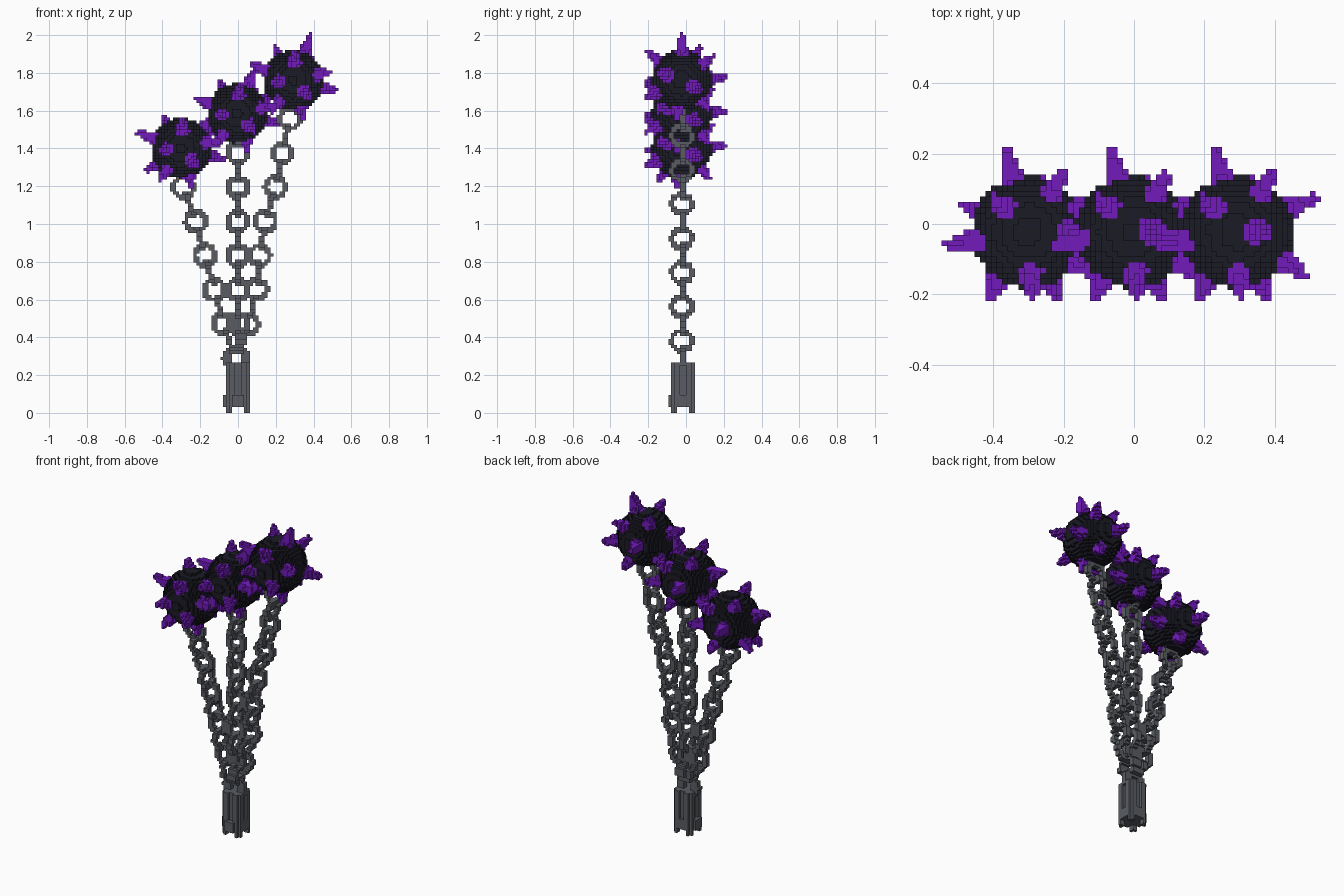
import bpy
import bmesh
from math import floor, ceil, hypot
from mathutils import Vector

if "Cube" in bpy.data.objects:
    bpy.data.objects.remove(bpy.data.objects["Cube"], do_unlink=True)

V = 1 / 64      # edge of one small block
YC = -0.022     # depth of the middle plane


def material(name, rgb):
    m = bpy.data.materials.new(name)
    m.use_nodes = True
    m.diffuse_color = (*rgb, 1)
    m.node_tree.nodes["Principled BSDF"].inputs["Base Color"].default_value = (*rgb, 1)
    return m


IRON = material("iron grey", (0.1, 0.108, 0.124))
DARK = material("dark ball", (0.0105, 0.0105, 0.018))
PURPLE = material("purple spike", (0.168, 0.011, 0.5))


def fill(low, high, rule, blocks):
    """Add every block in the box whose centre gets a colour from the rule."""
    spans = [range(floor(a / V), ceil(b / V) + 1) for a, b in zip(low, high)]
    for i in spans[0]:
        for j in spans[1]:
            for k in spans[2]:
                colour = rule(Vector(((i + .5) * V, (j + .5) * V, (k + .5) * V)))
                if colour is not None:
                    blocks[i, j, k] = colour


def build(name, blocks, materials):
    """Make one mesh from the outer faces of the blocks."""
    bm = bmesh.new()
    corners = {}

    def corner(p):
        if p not in corners:
            corners[p] = bm.verts.new(Vector(p) * V)
        return corners[p]

    for cell, colour in blocks.items():
        for axis in range(3):
            for side in (0, 1):
                beside = list(cell)
                beside[axis] += 2 * side - 1
                if tuple(beside) in blocks:
                    continue
                loop = []
                for a, b in ((0, 0), (1, 0), (1, 1), (0, 1)):
                    p = list(cell)
                    p[axis] += side
                    p[(axis + 1) % 3] += a
                    p[(axis + 2) % 3] += b
                    loop.append(corner(tuple(p)))
                face = bm.faces.new(loop if side else loop[::-1])
                face.material_index = colour
    mesh = bpy.data.meshes.new(name)
    bm.to_mesh(mesh)
    bm.free()
    for m in materials:
        mesh.materials.append(m)
    bpy.context.collection.objects.link(bpy.data.objects.new(name, mesh))


# Handle: chamfered shaft, foot flared to the right and front, four corner feet
def handle_rule(p):
    x, y, z = p.x, p.y + V, p.z
    if not 0 < z < 0.27:
        return None
    flared = z < 0.09
    low = -5 * V if flared else -4 * V
    far, near = max(abs(x), abs(y)), min(abs(x), abs(y))
    inside = low < min(x, y) and max(x, y) < 4 * V and far + near < 0.105
    groove = not flared and far > 0.05 and near < V
    notch = z < 0.032 and near < 0.035
    return 0 if inside and not groove and not notch else None


handle = {}
fill((-0.1, -0.12, 0), (0.1, 0.1, 0.3), handle_rule, handle)
build("handle", handle, [IRON])


# Chains: links turned a quarter each time along a leaning path
def path_x(path, z):
    for (xa, za), (xb, zb) in zip(path, path[1:]):
        if z <= zb:
            return xa + (xb - xa) * max(0, (z - za) / (zb - za))
    return path[-1][0]


def add_link(blocks, path, z, facing_front):
    cx = path_x(path, z)

    def rule(p):
        if facing_front:
            across, depth = p.x - cx, p.y - YC
        else:
            across, depth = p.y - YC, p.x - path_x(path, p.z)
        r = hypot(across, p.z - z)
        return 0 if 0.037 < r < 0.066 and abs(depth) < 0.0156 else None

    fill((cx - .1, YC - .1, z - .1), (cx + .1, YC + .1, z + .1), rule, blocks)


chains = {
    "right_chain": ([(-.02, .3), (-.08, .475), (-.125, .655), (-.175, .835),
                     (-.225, 1.02), (-.29, 1.2)], 11),
    "middle_chain": ([(-.002, .3), (-.002, 1.5)], 14),
    "left_chain": ([(.004, .3), (.055, .475), (.1, .655), (.115, .835),
                    (.145, 1.02), (.2, 1.2), (.235, 1.38), (.275, 1.56)], 15),
}
for name, (path, count) in chains.items():
    blocks = {}
    for n in range(count):
        add_link(blocks, path, 0.291 + n * 0.0904, n % 2 == 0)
    build(name, blocks, [IRON])

# Spiked balls: spike tips relative to the ball centre
TIPS = [(.095, 0, .245), (-.1, .1, .18), (.01, -.19, .16), (-.07, .245, .015),
        (.23, .1, -.055), (.2, -.13, .045), (-.235, -.04, .085), (.06, -.03, -.215),
        (-.19, .08, -.12), (-.12, -.195, -.01), (.085, -.195, -.1),
        (.1, .17, .13), (-.12, -.13, -.175), (.05, .15, -.16)]


def add_ball(name, centre, tips):
    centre = Vector(centre)
    spikes = [(t.normalized(), t.length) for t in map(Vector, tips)]

    def rule(p):
        d = p - centre
        r = d.length
        if r > 0.13:
            for axis, length in spikes:
                along = d.dot(axis)
                if 0.12 < along < length:
                    t = (along - 0.12) / (length - 0.12)
                    if (d - axis * along).length < 0.046 - 0.034 * t:
                        return 1
        return 0 if r < 0.16 else None

    blocks = {}
    reach = Vector((.26, .26, .26))
    fill(centre - reach, centre + reach, rule, blocks)
    build(name, blocks, [DARK, PURPLE])


add_ball("right_spiked_ball", (-.3, YC, 1.4), [(.16, 0, .16)] + TIPS[1:])
add_ball("middle_spiked_ball", (-.003, YC, 1.585), TIPS)
add_ball("left_spiked_ball", (.293, YC, 1.762), TIPS)
